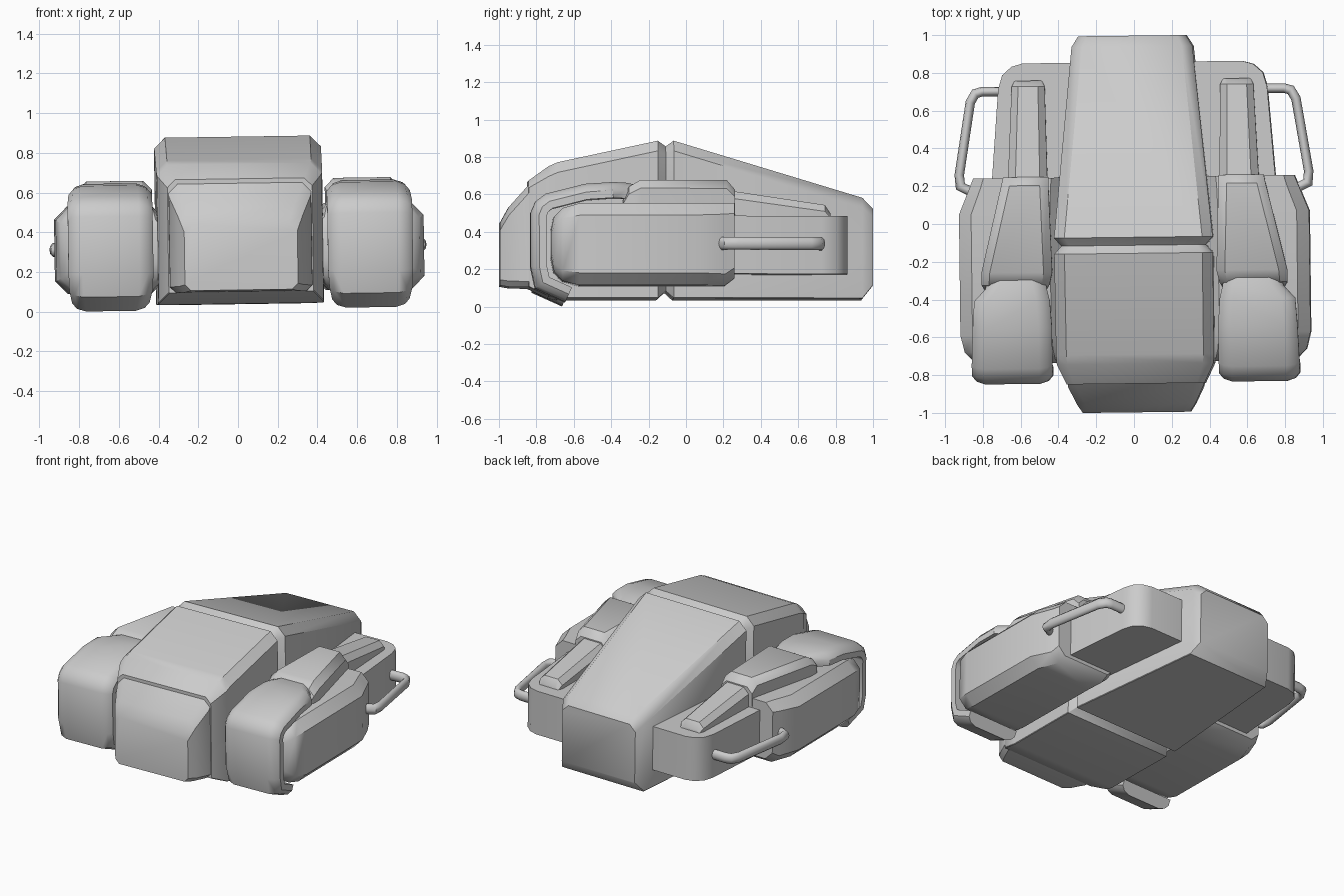
import bpy, bmesh, math
from mathutils import Matrix, Vector

# the whole craft rests with a very slight roll and yaw
TILT = (Matrix.Translation((0.008, 0, 0)) @ Matrix.Rotation(0.012, 4, 'Z')
        @ Matrix.Rotation(-0.015, 4, 'Y'))


def loft(name, rings, mirror=False, angle=38):
    """Skin a list of equal-length closed rings and cap both ends."""
    bm = bmesh.new()
    vs = [[bm.verts.new(p) for p in r] for r in rings]
    n = len(rings[0])
    for a, b in zip(vs, vs[1:]):
        for i in range(n):
            j = (i + 1) % n
            bm.faces.new((a[i], a[j], b[j], b[i]))
    bm.faces.new(vs[0])
    bm.faces.new(vs[-1])
    bmesh.ops.recalc_face_normals(bm, faces=bm.faces)
    me = bpy.data.meshes.new(name)
    bm.to_mesh(me)
    bm.free()
    ob = bpy.data.objects.new(name, me)
    bpy.context.collection.objects.link(ob)
    ob.matrix_world = TILT
    bpy.ops.object.select_all(action='DESELECT')
    ob.select_set(True)
    bpy.context.view_layer.objects.active = ob
    bpy.ops.object.shade_smooth_by_angle(angle=math.radians(angle))
    if mirror:
        ob.modifiers.new("Mirror", 'MIRROR').use_mirror_merge = False
    return ob


def box_ring(y, x0, x1, z0, z1, ct, cb=0.004):
    """Rectangle across y with chamfered top (ct) and bottom (cb) corners."""
    return [(x0 + cb, y, z0), (x1 - cb, y, z0), (x1, y, z0 + cb), (x1, y, z1 - ct),
            (x1 - ct, y, z1), (x0 + ct, y, z1), (x0, y, z1 - ct), (x0, y, z0 + cb)]


def centred(y, w, z0, z1, ct, cb=0.004):
    return box_ring(y, -w, w, z0, z1, ct, cb)


def miters(path):
    """Mitred normals of an open 2D path."""
    pts = [Vector(p) for p in path]
    segs = [(b - a).normalized() for a, b in zip(pts, pts[1:])]
    nor = [Vector((-s.y, s.x)) for s in segs]
    out = []
    for i in range(len(pts)):
        a, b = nor[max(i - 1, 0)], nor[min(i, len(nor) - 1)]
        m = (a + b).normalized()
        out.append(m / max(m.dot(a), 0.5))
    return out


# central hull: front cabin, rear hood and nose
loft("front_cabin", [centred(-0.845, 0.365, 0.10, 0.67, 0.04),
                     centred(-0.74, 0.415, 0.05, 0.745, 0.055),
                     centred(-0.69, 0.418, 0.04, 0.767, 0.055),
                     centred(-0.155, 0.42, 0.04, 0.882, 0.055),
                     centred(-0.11, 0.38, 0.08, 0.85, 0.045)])
loft("rear_hood", [centred(-0.115, 0.38, 0.08, 0.85, 0.045),
                   centred(-0.07, 0.42, 0.04, 0.882, 0.055),
                   centred(0.94, 0.32, 0.038, 0.578, 0.055),
                   centred(0.997, 0.285, 0.11, 0.52, 0.045)])
loft("nose", [centred(-0.83, 0.36, 0.10, 0.665, 0.045, 0.03),
              centred(-0.86, 0.358, 0.10, 0.63, 0.045, 0.03),
              centred(-0.95, 0.315, 0.102, 0.53, 0.045, 0.03),
              centred(-0.997, 0.285, 0.11, 0.445, 0.04, 0.03)])

# side pods with a rounded front end
pod = [(-0.73, 0.84, 0.25, 0.40, 0.03), (-0.715, 0.86, 0.175, 0.47, 0.045),
       (-0.67, 0.905, 0.125, 0.515, 0.055), (-0.58, 0.927, 0.102, 0.54, 0.065),
       (0.06, 0.927, 0.102, 0.542, 0.065), (0.20, 0.87, 0.102, 0.542, 0.06),
       (0.25, 0.85, 0.14, 0.542, 0.055)]
loft("side_pod", [box_ring(y, 0.38, x, a, b, c, c) for y, x, a, b, c in pod], True)

# front fender shells curling around the pods: y, z, inner x, outer x
shell = [(-0.27, 0.64, 0.475, 0.775), (-0.33, 0.652, 0.465, 0.79),
         (-0.40, 0.655, 0.45, 0.85), (-0.55, 0.645, 0.44, 0.86),
         (-0.76, 0.592, 0.44, 0.868), (-0.815, 0.55, 0.44, 0.868),
         (-0.84, 0.49, 0.44, 0.868), (-0.84, 0.20, 0.44, 0.868),
         (-0.815, 0.085, 0.445, 0.865), (-0.655, 0.013, 0.46, 0.85)]
rings = []
for (y, z, x0, x1), m in zip(shell, miters([s[:2] for s in shell])):
    at = lambda x, d: (x, y + m.x * d, z + m.y * d)
    rings.append([at(x0, 0.085), at(x0, 0.045), at(x0 + 0.025, 0.015), at(x0 + 0.07, 0),
                  at(x1 - 0.07, 0), at(x1 - 0.025, 0.015), at(x1, 0.045), at(x1, 0.085)])
loft("front_fender", rings, True)

# housings on top of the pods and the arms behind them
loft("pod_housing", [box_ring(-0.345, 0.47, 0.79, 0.48, 0.56, 0.02),
                     box_ring(-0.315, 0.45, 0.81, 0.48, 0.63, 0.04),
                     box_ring(-0.25, 0.435, 0.81, 0.48, 0.667, 0.045),
                     box_ring(0.21, 0.45, 0.70, 0.48, 0.667, 0.045),
                     box_ring(0.255, 0.45, 0.69, 0.48, 0.615, 0.04)], True)
loft("pod_arm", [box_ring(0.22, 0.455, 0.665, 0.45, 0.612, 0.04),
                 box_ring(0.735, 0.465, 0.64, 0.45, 0.535, 0.035),
                 box_ring(0.765, 0.48, 0.625, 0.45, 0.49, 0.02)], True)

# rear side blocks with a rounded outer corner
outline = [(0.25, 0.18), (0.25, 0.857), (0.58, 0.857), (0.64, 0.84), (0.69, 0.795),
           (0.712, 0.72), (0.755, 0.18)]
loft("rear_block", [[(x, y, z) for x, y in outline] for z in (0.165, 0.475)], True)

# tubular side handles
path = [(0.68, 0.71), (0.80, 0.71), (0.835, 0.70), (0.862, 0.655), (0.925, 0.27),
        (0.92, 0.21), (0.83, 0.165)]
tube = []
for (x, y), m in zip(path, miters(path)):
    tube.append([(x + m.x * 0.025 * math.cos(a), y + m.y * 0.025 * math.cos(a),
                  0.325 + 0.036 * math.sin(a))
                 for a in (math.tau * k / 10 for k in range(10))])
loft("side_handle", tube, True, 50)
